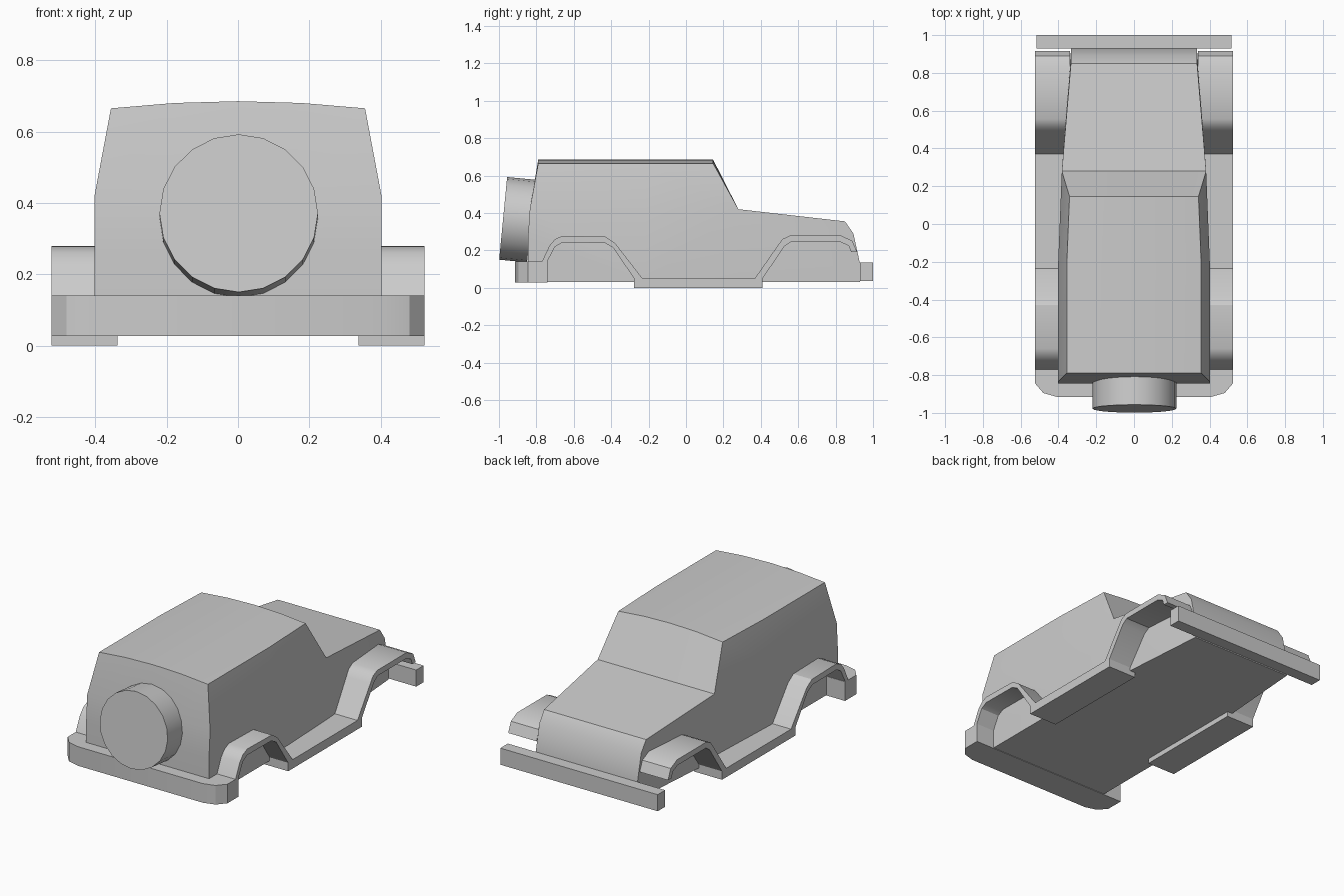
import bpy, bmesh, math
from mathutils import Vector

if "Cube" in bpy.data.objects:
    bpy.data.objects.remove(bpy.data.objects["Cube"])


def finish(bm, name):
    bmesh.ops.recalc_face_normals(bm, faces=bm.faces[:])
    me = bpy.data.meshes.new(name)
    bm.to_mesh(me)
    bm.free()
    ob = bpy.data.objects.new(name, me)
    bpy.context.collection.objects.link(ob)
    bpy.ops.object.select_all(action='DESELECT')
    ob.select_set(True)
    bpy.context.view_layer.objects.active = ob
    bpy.ops.object.shade_smooth_by_angle(angle=math.radians(30))
    return ob


def prism(points, axis, lo, hi):
    """Extrude a closed outline along x (points are y,z) or z (points are x,y)."""
    bm = bmesh.new()
    place = (lambda p: (lo, *p)) if axis == 'X' else (lambda p: (*p, lo))
    face = bm.faces.new([bm.verts.new(place(p)) for p in points])
    moved = bmesh.ops.extrude_face_region(bm, geom=[face])['geom']
    step = Vector((hi - lo, 0, 0)) if axis == 'X' else Vector((0, 0, hi - lo))
    bmesh.ops.translate(bm, vec=step,
                        verts=[v for v in moved if isinstance(v, bmesh.types.BMVert)])
    return bm


def lerp(a, b, t):
    return a + (b - a) * min(max(t, 0), 1)


def half_width(y, z):
    w = lerp(0.402, 0.382, (y + 0.22) / 0.5)
    w -= lerp(0, 0.049, (y - 0.28) / 0.58)
    return w - lerp(0, 0.046, (z - 0.42) / 0.245)


# Body shell: side profile, cut where the sides bend, then tapered and crowned
side = [(-0.845, 0.03), (-0.845, 0.27), (-0.835, 0.42), (-0.79, 0.665),
        (0.145, 0.665), (0.28, 0.42), (0.85, 0.355), (0.895, 0.29),
        (0.93, 0.13), (0.93, 0.03)]
bm = prism(side, 'X', -1, 1)
cuts = [((0, 0, 0.42), (0, 0, 1)), ((0, -0.22, 0), (0, 1, 0)), ((0, 0.28, 0), (0, 1, 0))]
cuts += [((x, 0, 0), (1, 0, 0)) for x in (-0.5, 0, 0.5)]
for co, no in cuts:
    bmesh.ops.bisect_plane(bm, geom=bm.verts[:] + bm.edges[:] + bm.faces[:],
                           plane_co=co, plane_no=no, dist=1e-5)
for v in bm.verts:
    u = v.co.x
    v.co.x = u * half_width(v.co.y, v.co.z)
    if v.co.z > 0.6:
        v.co.z += 0.02 * (1 - u * u)
finish(bm, "body")

# Wheel arches and running boards in one strip per side
outer = [(-0.77, 0.14), (-0.73, 0.225), (-0.70, 0.26), (-0.66, 0.278), (-0.43, 0.273),
         (-0.38, 0.24), (-0.235, 0.053), (0.37, 0.053), (0.49, 0.225), (0.515, 0.26),
         (0.555, 0.279), (0.83, 0.279), (0.89, 0.25), (0.915, 0.19)]
inner = [(0.883, 0.19), (0.87, 0.225), (0.825, 0.245), (0.56, 0.245), (0.525, 0.22),
         (0.41, 0.05), (0.41, 0), (-0.278, 0), (-0.278, 0.05), (-0.39, 0.215),
         (-0.435, 0.24), (-0.66, 0.242), (-0.70, 0.22), (-0.742, 0.14)]
arch = finish(prism(outer + inner, 'X', 0.338, 0.523), "fenders_and_steps")
mir = arch.modifiers.new("mirror", 'MIRROR')
mir.use_axis[0] = True

# Rear bumper with chamfered corners
half = [(0.523, -0.74), (0.523, -0.845), (0.48, -0.895), (0.41, -0.915)]
finish(prism(half + [(-x, y) for x, y in reversed(half)], 'Z', 0.027, 0.14), "rear_bumper")

# Front bumper bar
bar = [(0.515, 0.93), (0.515, 1.0), (-0.515, 1.0), (-0.515, 0.93)]
finish(prism(bar, 'Z', 0.037, 0.135), "front_bumper")

# Spare wheel, leaning with the tailgate
bm = bmesh.new()
bmesh.ops.create_cone(bm, cap_ends=True, segments=20, radius1=0.222, radius2=0.222, depth=0.15)
wheel = finish(bm, "spare_wheel")
wheel.location = (0.002, -0.903, 0.364)
wheel.rotation_euler = (math.radians(90 - 5.5), 0, 0)
